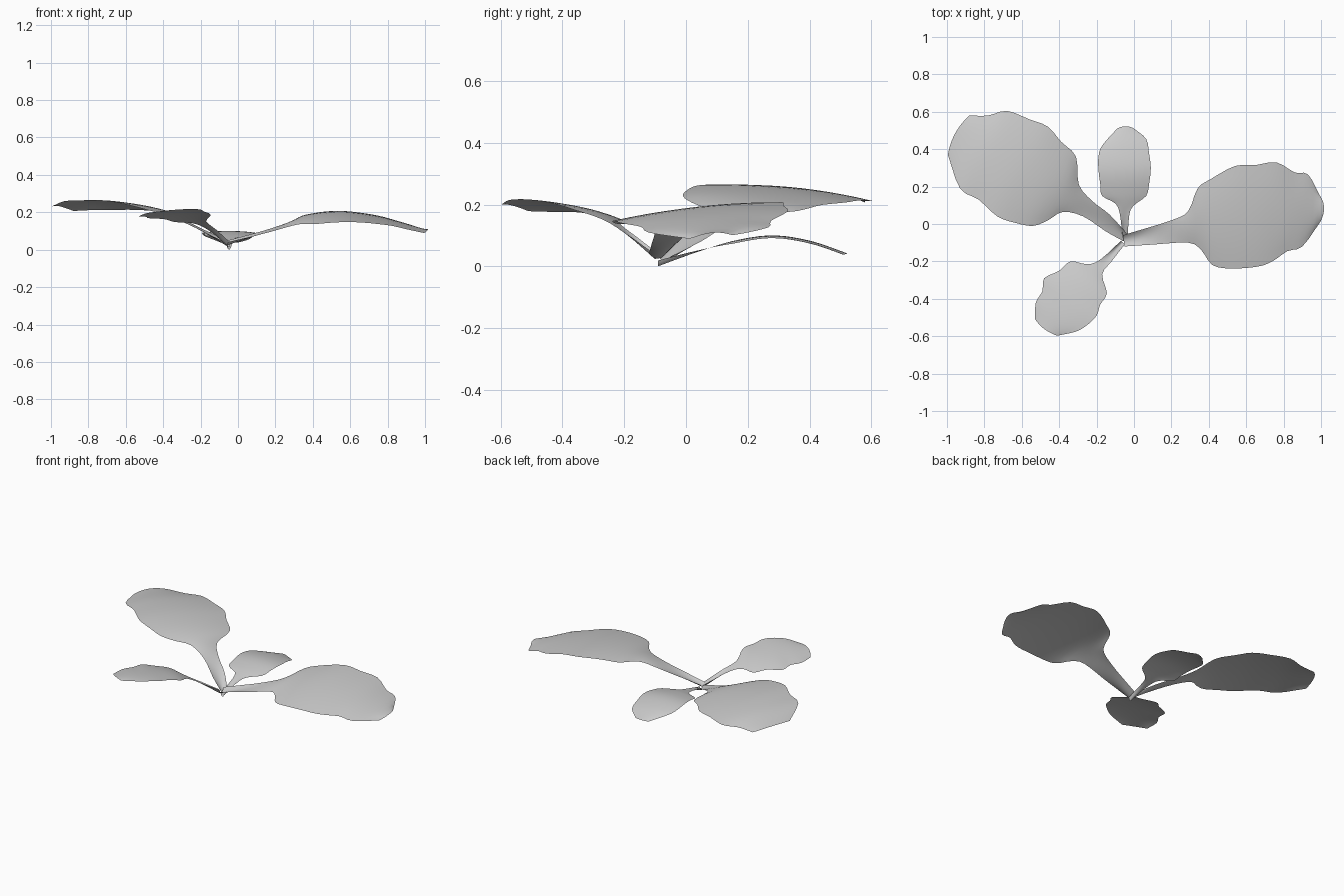
import bpy, bmesh, math
from mathutils import Vector

ROWS_PER_SPAN, COLS = 3, 10


def spline(pts, t):
    """Catmull-Rom through pts, t in 0..1."""
    n = len(pts) - 1
    f = min(max(t, 0.0), 1.0) * n
    i = min(int(f), n - 1)
    f -= i
    b, c = pts[i], pts[i + 1]
    a = pts[i - 1] if i else b * 2 - c
    d = pts[i + 2] if i + 2 <= n else c * 2 - b
    return (b * 2 + (c - a) * f + (a * 2 - b * 5 + c * 4 - d) * f * f
            + (b * 3 - a - c * 3 + d) * f ** 3) * 0.5


def add_leaf(name, base, tip, heights, tilt, left, right):
    """Sheet lofted between two plan outlines, bent along its midrib."""
    base, tip = Vector(base), Vector(tip)
    length = (tip - base).length
    u = (tip - base) / length
    n = Vector((-u.y, u.x))
    left = [Vector(p) for p in left]
    right = [Vector(p) for p in right]
    rows = (len(left) - 1) * ROWS_PER_SPAN
    bm = bmesh.new()
    grid = []
    for r in range(rows + 1):
        t = r / rows
        a, b = spline(right, t), spline(left, t)
        line = []
        for c in range(COLS + 1):
            v = 2 * c / COLS - 1
            p = a.lerp(b, c / COLS)
            # rounded tip
            if t > 0.8:
                p += u * (0.02 * length * (1 - v * v) * (t - 0.8) / 0.2)
            s = (p - base).dot(u) / length
            w = (p - base).dot(n)
            # channelled stalk fading into a gently domed blade
            stalk = max(0.0, 1 - s / 0.4)
            bend = 0.02 * stalk - 0.014 * length * (1 - stalk)
            z = spline(heights, s) + tilt * w + bend * (v * v - 0.3)
            line.append(bm.verts.new((p.x, p.y, z)))
        grid.append(line)
    for r in range(rows):
        for c in range(COLS):
            bm.faces.new((grid[r][c], grid[r + 1][c],
                          grid[r + 1][c + 1], grid[r][c + 1]))
    bm.normal_update()
    if sum(f.normal.z for f in bm.faces) < 0:
        bmesh.ops.reverse_faces(bm, faces=bm.faces[:])
    for f in bm.faces:
        f.smooth = True
    me = bpy.data.meshes.new(name)
    bm.to_mesh(me)
    bm.free()
    bpy.context.collection.objects.link(bpy.data.objects.new(name, me))


# Large leaf to the right
add_leaf("right_leaf", (-0.06, -0.09), (1.0, 0.07),
         [0.03, 0.095, 0.165, 0.185, 0.16, 0.103], 0.11,
         [(-0.06, -0.06), (0.2, 0.02), (0.29, 0.07), (0.34, 0.19), (0.41, 0.24),
          (0.54, 0.31), (0.65, 0.315), (0.76, 0.33), (0.86, 0.275), (0.93, 0.265), (0.995, 0.15)],
         [(-0.05, -0.12), (0.1, -0.11), (0.29, -0.10), (0.36, -0.14), (0.42, -0.22),
          (0.52, -0.238), (0.66, -0.228), (0.74, -0.2), (0.82, -0.145), (0.9, -0.12), (0.995, 0.01)])

# Large leaf to the back left
add_leaf("back_left_leaf", (-0.05, -0.07), (-0.97, 0.45),
         [0.02, 0.12, 0.21, 0.248, 0.252, 0.232], 0.10,
         [(-0.06, -0.09), (-0.15, -0.04), (-0.27, 0.04), (-0.38, 0.065), (-0.46, 0.02),
          (-0.54, -0.01), (-0.63, 0.005), (-0.73, 0.04), (-0.83, 0.13), (-0.93, 0.19), (-0.995, 0.37)],
         [(-0.04, -0.05), (-0.13, 0.05), (-0.22, 0.12), (-0.295, 0.21), (-0.31, 0.36),
          (-0.39, 0.44), (-0.46, 0.52), (-0.56, 0.56), (-0.68, 0.605), (-0.78, 0.58), (-0.88, 0.58)])

# Small leaf to the front left
add_leaf("front_left_leaf", (-0.06, -0.10), (-0.47, -0.59),
         [0.03, 0.11, 0.175, 0.2, 0.205, 0.197], 0.14,
         [(-0.05, -0.11), (-0.12, -0.2), (-0.17, -0.27), (-0.145, -0.37), (-0.18, -0.43),
          (-0.2, -0.49), (-0.25, -0.54), (-0.31, -0.575), (-0.41, -0.597)],
         [(-0.07, -0.09), (-0.18, -0.19), (-0.25, -0.215), (-0.34, -0.2), (-0.4, -0.25),
          (-0.48, -0.29), (-0.49, -0.36), (-0.525, -0.42), (-0.528, -0.51)])

# Small leaf to the back
add_leaf("back_leaf", (-0.045, -0.10), (-0.05, 0.53),
         [0.003, 0.045, 0.08, 0.098, 0.08, 0.037], 0.0,
         [(-0.06, -0.09), (-0.075, 0.05), (-0.10, 0.11), (-0.17, 0.15), (-0.18, 0.21),
          (-0.19, 0.29), (-0.19, 0.36), (-0.17, 0.42), (-0.09, 0.51)],
         [(-0.035, -0.09), (-0.025, 0.05), (0.0, 0.10), (0.065, 0.15), (0.08, 0.21),
          (0.09, 0.30), (0.08, 0.38), (0.065, 0.455), (0.0, 0.51)])
